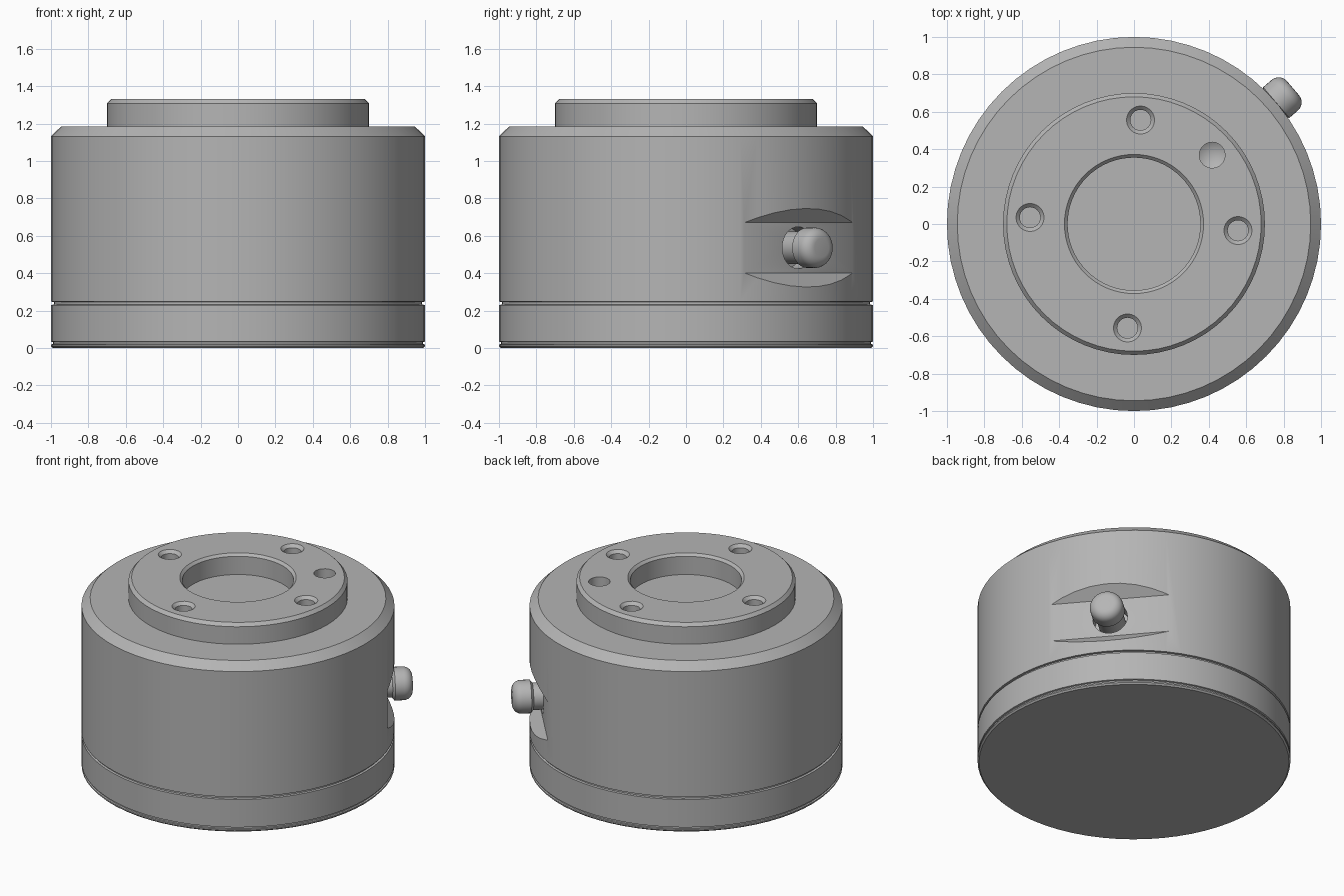
import bpy, bmesh, math
from mathutils import Matrix

if "Cube" in bpy.data.objects:
    bpy.data.objects.remove(bpy.data.objects["Cube"])

grey = bpy.data.materials.new("machined grey")
grey.diffuse_color = (0.46, 0.46, 0.46, 1)
grey.use_nodes = True
grey.node_tree.nodes["Principled BSDF"].inputs["Base Color"].default_value = grey.diffuse_color


def lathe(name, profile, sides=64, matrix=Matrix()):
    """Revolve a bottom-to-top (radius, z) profile into a closed solid."""
    bm = bmesh.new()
    rings = []
    for r, z in profile:
        rings.append([bm.verts.new((r * math.cos(2 * math.pi * i / sides),
                                    r * math.sin(2 * math.pi * i / sides), z))
                      for i in range(sides)])
    for a, b in zip(rings, rings[1:]):
        for i in range(sides):
            j = (i + 1) % sides
            bm.faces.new((a[i], a[j], b[j], b[i]))
    # flat caps where the profile does not reach the axis
    if profile[0][0] > 0:
        bm.faces.new(rings[0][::-1])
    if profile[-1][0] > 0:
        bm.faces.new(rings[-1])
    bmesh.ops.remove_doubles(bm, verts=bm.verts, dist=1e-5)
    return finish(name, bm, matrix)


def finish(name, bm, matrix):
    bmesh.ops.recalc_face_normals(bm, faces=bm.faces)
    mesh = bpy.data.meshes.new(name)
    bm.to_mesh(mesh)
    bm.free()
    mesh.transform(matrix)
    mesh.materials.append(grey)
    obj = bpy.data.objects.new(name, mesh)
    bpy.context.collection.objects.link(obj)
    return obj


def activate(obj):
    bpy.ops.object.select_all(action='DESELECT')
    obj.select_set(True)
    bpy.context.view_layer.objects.active = obj


def cut(obj, cutter):
    activate(obj)
    mod = obj.modifiers.new("cut", 'BOOLEAN')
    mod.operation, mod.solver, mod.object = 'DIFFERENCE', 'EXACT', cutter
    bpy.ops.object.modifier_apply(modifier=mod.name)
    bpy.data.objects.remove(cutter)


TOP = 1.33

# Base cap with a thin groove near the floor and a reduced seat on top
base_cap = lathe("base_cap", [
    (0.99, 0), (1, 0.01), (1, 0.019), (0.99, 0.021), (0.99, 0.031),
    (1, 0.034), (1, 0.23), (0.985, 0.232), (0.985, 0.24)])

# Housing with chamfered shoulder, raised flange and central bore
housing = lathe("housing", [
    (0.985, 0.24), (0.985, 0.246), (1, 0.248), (1, 1.132), (0.945, 1.185),
    (0.70, 1.185), (0.70, 1.308), (0.68, TOP), (0.372, TOP), (0.355, 1.313),
    (0.355, 1.185)])

# Four countersunk bolt holes
for k in range(4):
    a = math.radians(86.4 + 90 * k)
    at = Matrix.Translation((0.557 * math.cos(a), 0.557 * math.sin(a), TOP))
    cut(housing, lathe("bolt_cutter", [
        (0.055, -0.15), (0.055, -0.02), (0.075, 0), (0.075, 0.05)], 24, at))

# Dowel hole with a conical floor
a = math.radians(41.4)
at = Matrix.Translation((0.557 * math.cos(a), 0.557 * math.sin(a), TOP))
cut(housing, lathe("dowel_cutter", [
    (0, -0.16), (0.069, -0.12), (0.069, 0.05)], 24, at))

# Side flat: trapezoid section with 45 degree walls, pushed in from the rim
SIDE, PIN_Z, FLAT = math.radians(40.5), 0.536, 0.924
turn = Matrix.Translation((0, 0, PIN_Z)) @ Matrix.Rotation(SIDE, 4, 'Z')
bm = bmesh.new()
section = [(FLAT, -0.134), (FLAT + 0.2, -0.334), (FLAT + 0.2, 0.334), (FLAT, 0.134)]
near, far = ([bm.verts.new((x, y, z)) for x, z in section] for y in (-0.7, 0.7))
bm.faces.new(near)
bm.faces.new(far[::-1])
for i in range(4):
    j = (i + 1) % 4
    bm.faces.new((near[i], far[i], far[j], near[j]))
cut(housing, finish("flat_cutter", bm, turn))

# Round socket in the flat
axis = turn @ Matrix.Rotation(math.pi / 2, 4, 'Y')
cut(housing, lathe("socket_cutter", [(0.112, 0.82), (0.112, 1.1)], 32, axis))

# Pin: narrow neck and a rounded head
head = [(0.05 + 0.058 * math.cos(t), 1.06 + 0.058 * math.sin(t))
        for t in (math.radians(15 * i) for i in range(7))]
pin = lathe("side_pin", [(0.088, 0.81), (0.088, 0.985), (0.108, 1.0)] + head, 32, axis)

for obj in (base_cap, housing, pin):
    activate(obj)
    bpy.ops.object.shade_smooth_by_angle(angle=math.radians(28))
